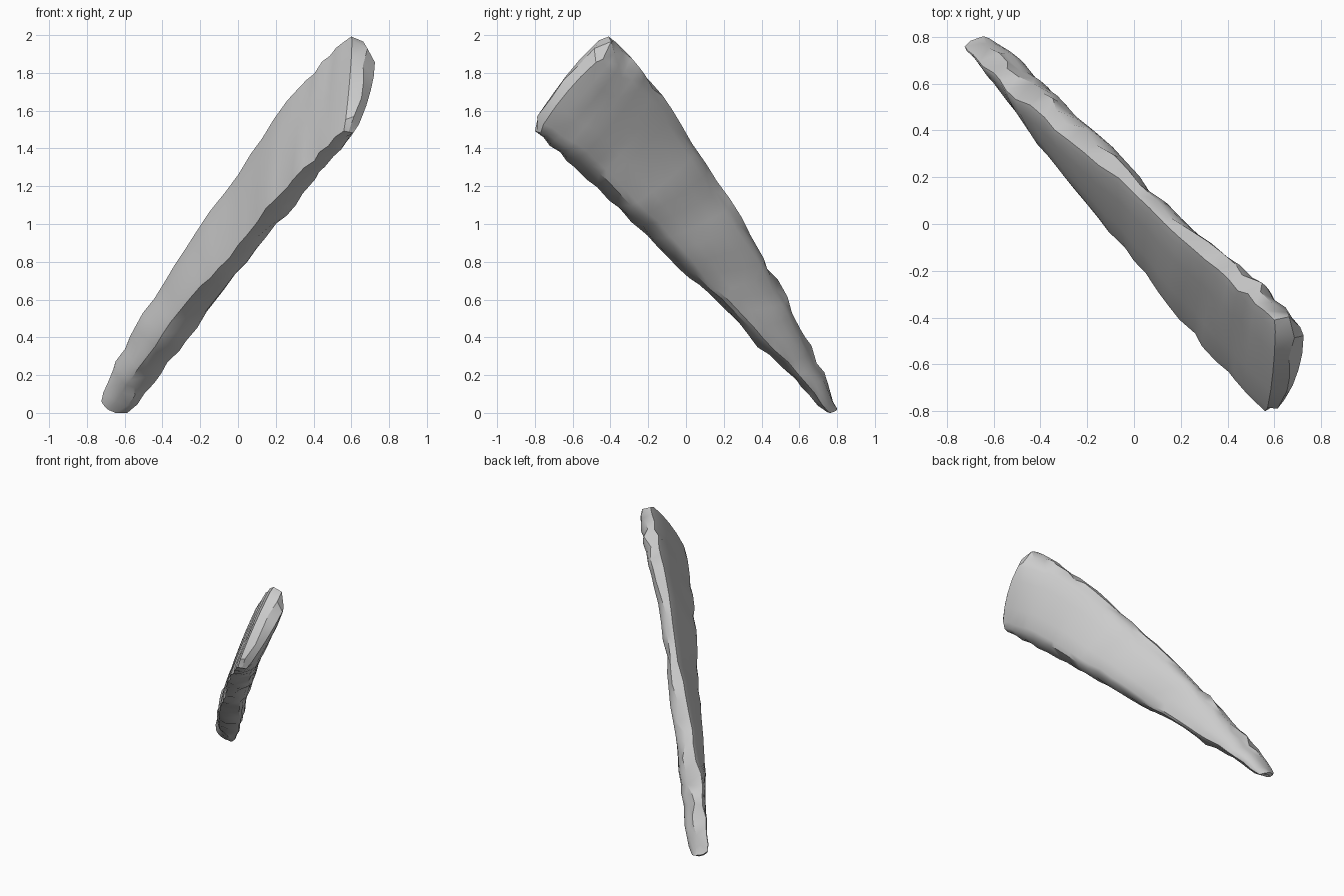
import bpy
import bmesh
import random
from mathutils import Vector

random.seed(4)
if "Cube" in bpy.data.objects:
    bpy.data.objects.remove(bpy.data.objects["Cube"], do_unlink=True)

# Four long edges of the shard, from the narrow tip to the broad end
upper_front = [(-.72, .76, .07), (-.64, .68, .28), (-.5, .54, .53), (-.28, .37, .87),
               (0, .13, 1.28), (.25, -.11, 1.65), (.45, -.28, 1.87), (.6, -.41, 2)]
lower_front = [(-.68, .76, .02), (-.57, .58, .19), (-.4, .33, .43), (-.2, .08, .67),
               (0, -.15, .89), (.2, -.41, 1.14), (.4, -.63, 1.35), (.56, -.8, 1.5)]
lower_back = [(-.59, .75, .01), (-.42, .58, .22), (-.22, .33, .47), (-.02, .06, .74),
              (.2, -.17, 1), (.4, -.42, 1.23), (.54, -.6, 1.4), (.61, -.77, 1.49)]
upper_back = [(-.65, .8, .03), (-.52, .69, .25), (-.36, .56, .51), (-.19, .41, .8),
              (.04, .16, 1.18), (.33, -.09, 1.58), (.56, -.27, 1.8), (.71, -.44, 1.88)]

AXIS = Vector((.5, -.54, .68)).normalized()
FACE_NORMAL = Vector((-.86, -.38, .34)).normalized()
WIDTH = Vector((.03, .38, .5)).normalized()
STEPS = 4


def resample(points):
    """Insert evenly spaced points between the given ones."""
    points = [Vector(p) for p in points]
    result = []
    for a, b in zip(points, points[1:]):
        result += [a.lerp(b, i / STEPS) for i in range(STEPS)]
    return result + [points[-1]]


def chip(point, amount):
    """Nudge a point to make a ragged, knapped edge."""
    along = AXIS * random.uniform(-1.5, 1.5) * amount
    across = WIDTH * random.uniform(-1, 1) * amount
    depth = FACE_NORMAL * random.uniform(-1, 1) * amount
    return point + along + across + depth


def broad_face(a, b, bulge, push):
    """Points across one broad face, rounding over towards its edges."""
    result = []
    for t in (.08, .3, .5, .7, .92):
        dome = (4 * t * (1 - t)) ** .5
        result.append(a.lerp(b, t) + FACE_NORMAL * bulge * dome + AXIS * push * dome)
    return result


rails = [resample(r) for r in (upper_front, lower_front, lower_back, upper_back)]
count = len(rails[0])
bm = bmesh.new()
rings = []
for i, corners in enumerate(zip(*rails)):
    is_end = i in (0, count - 1)
    uf, lf, lb, ub = [c if is_end else chip(c, .009) for c in corners]
    push = .05 if i == count - 1 else .02 if i == count - 2 else 0
    # Sharp ridges along the thin sides
    low = lf.lerp(lb, random.uniform(.3, .65)) - WIDTH * random.uniform(.005, .025)
    high = ub.lerp(uf, random.uniform(.15, .55)) + WIDTH * random.uniform(.01, .035)
    if i == 0:
        low, high = lf.lerp(lb, .5), ub.lerp(uf, .4)
    elif i == count - 1:
        low, high = lf.lerp(lb, .5), ub.lerp(uf, .45) + WIDTH * .05
    back_bulge = -.02 if is_end else -.036
    ring = [uf] + broad_face(uf, lf, .014, push) + [lf, low, lb]
    ring += broad_face(lb, ub, back_bulge, push) + [ub, high]
    rings.append([bm.verts.new(p) for p in ring])

# Skin between neighbouring sections
size = len(rings[0])
for a, b in zip(rings, rings[1:]):
    for k in range(size):
        n = (k + 1) % size
        bm.faces.new((a[k], a[n], b[n], b[k]))

# Blunt ends, each closed by two strips that meet in a chipped ridge
for ring, offset in ((rings[0], -.012), (rings[-1], .025)):
    front_row = ring[:7]
    back_row = ring[8:15][::-1]
    ridge = [ring[15]]
    for f, b in zip(front_row[1:-1], back_row[1:-1]):
        middle = f.co.lerp(b.co, random.uniform(.35, .6)) + AXIS * offset
        ridge.append(bm.verts.new(chip(middle, abs(offset) * .25)))
    ridge.append(ring[7])
    for row in (front_row, back_row):
        for k in range(6):
            bm.faces.new((row[k], row[k + 1], ridge[k + 1], ridge[k]))

bmesh.ops.triangulate(bm, faces=bm.faces[:])
bmesh.ops.recalc_face_normals(bm, faces=bm.faces[:])

# Rest the lowest point on the ground
lowest = min(v.co.z for v in bm.verts)
bmesh.ops.translate(bm, verts=bm.verts[:], vec=(0, 0, -lowest))

mesh = bpy.data.meshes.new("stone_shard")
bm.to_mesh(mesh)
bm.free()
shard = bpy.data.objects.new("stone_shard", mesh)
bpy.context.collection.objects.link(shard)

# Plain grey stone
stone = bpy.data.materials.new("grey_stone")
stone.use_nodes = True
colour = (.6, .6, .6, 1)
stone.diffuse_color = colour
stone.node_tree.nodes["Principled BSDF"].inputs["Base Color"].default_value = colour
mesh.materials.append(stone)

bpy.ops.object.select_all(action="DESELECT")
shard.select_set(True)
bpy.context.view_layer.objects.active = shard
bpy.ops.object.shade_smooth_by_angle(angle=.6)
